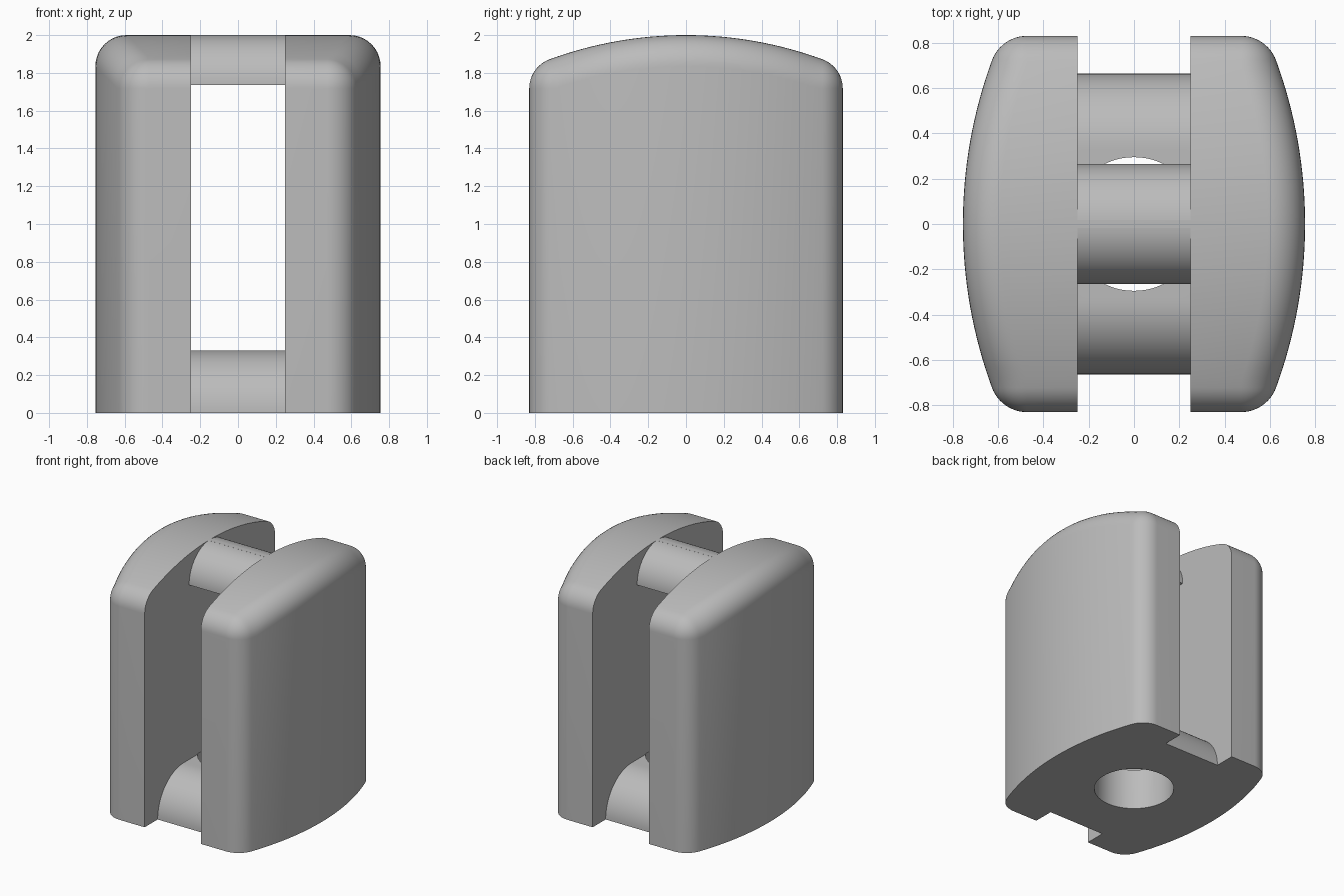
import bpy, bmesh, math

HALF_X, HALF_Y, HEIGHT = 0.755, 0.83, 2.0
CROWN, ROUND = 2.1, 0.165          # radius of the domed faces, radius of edges
SLOT = 0.25                        # half width of the groove

if "Cube" in bpy.data.objects:
    bpy.data.objects.remove(bpy.data.objects["Cube"])

grey = bpy.data.materials.new("grey metal")
grey.use_nodes = True
grey.diffuse_color = (0.5, 0.5, 0.5, 1)
grey.node_tree.nodes["Principled BSDF"].inputs["Base Color"].default_value = (0.5, 0.5, 0.5, 1)


def make(name, bm):
    bmesh.ops.remove_doubles(bm, verts=bm.verts, dist=1e-5)
    bmesh.ops.recalc_face_normals(bm, faces=bm.faces)
    mesh = bpy.data.meshes.new(name)
    bm.to_mesh(mesh)
    bm.free()
    ob = bpy.data.objects.new(name, mesh)
    mesh.materials.append(grey)
    bpy.context.collection.objects.link(ob)
    return ob


def arc(cy, cz, r, start, end, steps=20):
    angles = [math.radians(start + (end - start) * i / steps) for i in range(steps + 1)]
    return [(cy + r * math.cos(a), cz + r * math.sin(a)) for a in angles]


# Domed outline with rounded ends: pairs of (y, drop below the crown)
ball_y = HALF_Y - ROUND
tangent = math.asin(ball_y / (CROWN - ROUND))
ball_drop = CROWN - (CROWN - ROUND) * math.cos(tangent)
half = []
for i in range(16):
    a = tangent * i / 16
    half.append((CROWN * math.sin(a), CROWN * (1 - math.cos(a))))
for i in range(13):
    a = tangent + (math.pi / 2 - tangent) * i / 12
    half.append((ball_y + ROUND * math.sin(a), ball_drop - ROUND * math.cos(a)))
stations = [(-y, d) for y, d in reversed(half[1:])] + half

# Body lofted front to back through round-shouldered sections
bm = bmesh.new()
rings = []
for y, drop in stations:
    x, z = HALF_X - drop, HEIGHT - drop
    r = max(0.0, min(ROUND, ball_drop - drop))
    shoulder = arc(x - r, z - r, r, 0, 90, 10)
    section = [(x, 0)] + shoulder + [(-px, pz) for px, pz in reversed(shoulder)] + [(-x, 0)]
    rings.append([bm.verts.new((px, y, pz)) for px, pz in section])
for a, b in zip(rings, rings[1:]):
    for i in range(len(a)):
        j = (i + 1) % len(a)
        bm.faces.new((a[i], a[j], b[j], b[i]))
bm.faces.new(rings[0])
bm.faces.new(rings[-1])
body = make("pulley_housing", bm)

# Groove cutter: everything between the cheeks except the two bridges
lower = arc(0.335, 0.33 - 0.33, 0.33, 0, 90)
upper = arc(0, 1.735, 0.265, 86, 0, 24)
right = [(1, -0.1), (0.665, -0.1)] + lower
outline = ([(-y, z) for y, z in right] + right[::-1] + [(1, 2.1), (upper[0][0], 2.1)]
           + upper + [(-y, z) for y, z in reversed(upper)] + [(-upper[0][0], 2.1), (-1, 2.1)])
bm = bmesh.new()
face = bm.faces.new([bm.verts.new((-SLOT, y, z)) for y, z in outline])
side = bmesh.ops.extrude_face_region(bm, geom=[face], use_keep_orig=True)["geom"]
bmesh.ops.translate(bm, verts=[v for v in side if isinstance(v, bmesh.types.BMVert)],
                    vec=(2 * SLOT, 0, 0))
groove = make("groove_cutter", bm)

# Hole cutter through the lower bridge
bm = bmesh.new()
bmesh.ops.create_cone(bm, cap_ends=True, segments=64, radius1=0.295, radius2=0.295, depth=0.435)
bmesh.ops.translate(bm, verts=bm.verts, vec=(0, 0, 0.1165))
hole = make("hole_cutter", bm)

bpy.ops.object.select_all(action='DESELECT')
bpy.context.view_layer.objects.active = body
body.select_set(True)
for cutter in (groove, hole):
    cutter.hide_render = True
    mod = body.modifiers.new("cut", 'BOOLEAN')
    mod.operation, mod.solver, mod.object = 'DIFFERENCE', 'EXACT', cutter
    bpy.ops.object.modifier_apply(modifier=mod.name)
    bpy.data.objects.remove(cutter)
bpy.ops.object.shade_smooth_by_angle(angle=math.radians(30))
